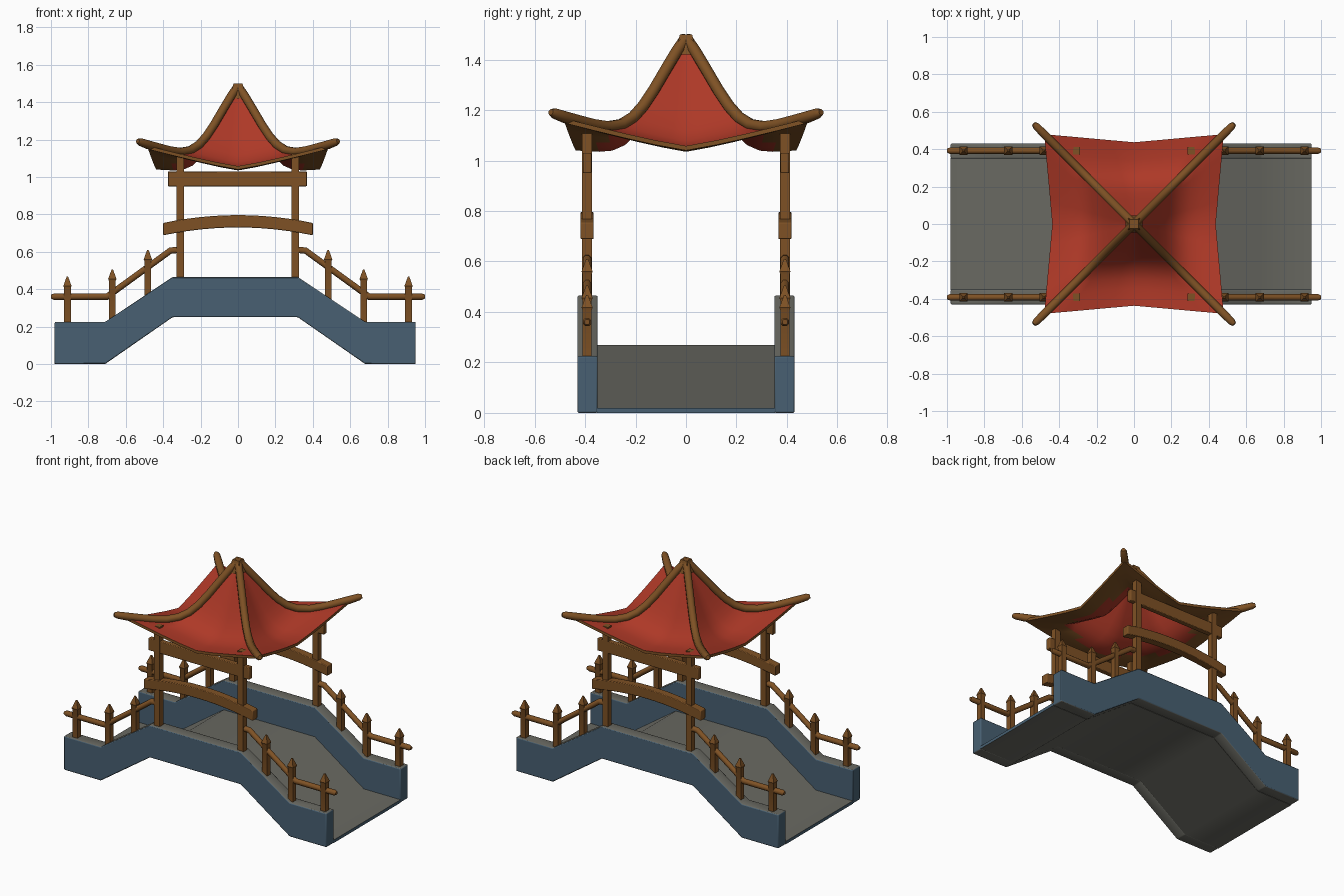
import bpy, bmesh, math
from mathutils import Vector

if "Cube" in bpy.data.objects:
    bpy.data.objects.remove(bpy.data.objects["Cube"])


def material(name, rgb):
    m = bpy.data.materials.new(name)
    m.diffuse_color = (*rgb, 1)
    m.use_nodes = True
    m.node_tree.nodes["Principled BSDF"].inputs["Base Color"].default_value = m.diffuse_color
    return m


RED = material("roof red", (0.42, 0.04, 0.02))
WOOD = material("wood brown", (0.21, 0.083, 0.018))
BLUE = material("wall blue", (0.065, 0.118, 0.17))
GREY = material("stone grey", (0.14, 0.14, 0.12))


def finish(name, bm, mats, rule=None, angle=35, bevel=0):
    bmesh.ops.recalc_face_normals(bm, faces=bm.faces)
    bm.normal_update()
    if rule:
        for f in bm.faces:
            f.material_index = rule(f)
    me = bpy.data.meshes.new(name)
    bm.to_mesh(me)
    bm.free()
    ob = bpy.data.objects.new(name, me)
    bpy.context.collection.objects.link(ob)
    for m in mats:
        me.materials.append(m)
    bpy.ops.object.select_all(action='DESELECT')
    ob.select_set(True)
    bpy.context.view_layer.objects.active = ob
    bpy.ops.object.shade_smooth_by_angle(angle=math.radians(angle))
    if bevel:
        b = ob.modifiers.new("bevel", 'BEVEL')
        b.width = bevel
        b.segments = 2
    return ob


def loft(rings):
    """Join equal-sized rings of points into a capped solid."""
    bm = bmesh.new()
    vs = [[bm.verts.new(p) for p in r] for r in rings]
    n = len(vs[0])
    for a, b in zip(vs, vs[1:]):
        for i in range(n):
            j = (i + 1) % n
            bm.faces.new((a[i], a[j], b[j], b[i]))
    bm.faces.new(vs[0])
    bm.faces.new(vs[-1])
    return bm


def slab(stations, y0, y1):
    """Solid along x from stations of (x, bottom z, top z)."""
    return loft([[(x, y0, b), (x, y1, b), (x, y1, t), (x, y0, t)] for x, b, t in stations])


def column(x, y, levels):
    """Square column from levels of (z, half width)."""
    return loft([[(x + a * h, y + b * h, z) for a, b in ((-1, -1), (1, -1), (1, 1), (-1, 1))]
                 for z, h in levels])


def sweep(points, radii, side, sides=8):
    """Tube along a path in the vertical plane whose normal is side."""
    pts = [Vector(p) for p in points]
    side = Vector(side).normalized()
    rings = []
    for i, p in enumerate(pts):
        d0 = (p - pts[i - 1]).normalized() if i else None
        d1 = (pts[i + 1] - p).normalized() if i < len(pts) - 1 else None
        d0, d1 = d0 or d1, d1 or d0
        t = (d0 + d1).normalized()
        up = side.cross(t) / max(t.dot(d0), 0.5)
        rings.append([p + radii[i] * (side * math.cos(a) + up * math.sin(a))
                      for a in (2 * math.pi * (k + 0.5) / sides for k in range(sides))])
    return loft(rings)


# bridge deck and side walls
PATH = [(-0.98, 0, 0.225), (-0.71, 0, 0.225), (-0.35, 0.25, 0.465),
        (0.32, 0.25, 0.465), (0.68, 0, 0.225), (0.95, 0, 0.225)]
finish("deck", slab([(x, b, b + 0.02) for x, b, t in PATH], -0.352, 0.352), [GREY, BLUE],
       lambda f: int(abs(f.normal.x) > 0.9))
for s, tag in ((-1, "front"), (1, "back")):
    finish(tag + "_wall", slab(PATH, s * 0.35, s * 0.43), [BLUE, GREY],
           lambda f: int(abs(f.normal.z) > 0.5), bevel=0.006)

    # pillars and cross beams
    y = s * 0.392
    for x in (-0.308, 0.306):
        finish(tag + "_pillar", column(x, y, [(0.42, 0.02), (1.125, 0.02)]), [WOOD])
    finish(tag + "_straight_beam", slab([(-0.375, 0.95, 1.03), (0.368, 0.95, 1.03)],
                                        y - 0.017, y + 0.017), [WOOD], bevel=0.004)
    arch = []
    for k in range(13):
        x = -0.4 + 0.8 * k / 12
        z = 0.73 - 0.042 * (x / 0.4) ** 2
        arch.append((x, z, z + 0.066))
    finish(tag + "_arched_beam", slab(arch, y - 0.026, y + 0.026), [WOOD], bevel=0.004)

    # railings with pointed posts
    for m, side in ((-1, "left"), (1, "right")):
        rail = [(1, 0.36), (0.985, 0.36), (0.70, 0.36), (0.36, 0.607), (0.31, 0.61)]
        finish(f"{tag}_{side}_rail",
               sweep([(m * x, y, z) for x, z in rail], [0.011, 0.018, 0.018, 0.018, 0.018],
                     (0, 1, 0)), [WOOD], angle=50)
        for x, base, top in ((0.912, 0.2, 0.467), (0.672, 0.2, 0.505), (0.482, 0.32, 0.61)):
            finish(f"{tag}_{side}_post",
                   column(m * x, y, [(base, 0.018), (top - 0.06, 0.018),
                                     (top - 0.05, 0.022), (top, 0.004)]), [WOOD])

# hip ridges: distance from the centre on each axis, and height
RIDGE = [(0.0, 1.485), (0.035, 1.435), (0.08, 1.36), (0.13, 1.275), (0.17, 1.215), (0.21, 1.17),
         (0.255, 1.142), (0.31, 1.133), (0.37, 1.142), (0.43, 1.158), (0.48, 1.172)]
for sx in (-1, 1):
    for sy in (-1, 1):
        pts = RIDGE + [(0.522, 1.187), (0.536, 1.192)]
        finish("hip_ridge", sweep([(sx * r, sy * r, z) for r, z in pts],
                                  [0.024] * (len(pts) - 2) + [0.021, 0.013],
                                  (-sy, sx, 0)), [WOOD], angle=50)

# curved roof: four sagging panels, red with a wooden eave and underside border
N = 8


def roof_ring(r, z, lower):
    f = r / 0.48
    ring = []
    for q in range(4):
        c, s = ((1, 0), (0, 1), (-1, 0), (0, -1))[q]
        for k in range(N):
            v = 2 * k / N - 1
            out = r * (1 - 0.09 * f * (1 - abs(v)))
            side = v * r
            h = z - 0.006 - 0.108 * f * (1 - abs(v) ** 1.15) - lower
            ring.append((out * c - side * s, out * s + side * c, h))
    return ring


upper = [roof_ring(r, z, 0) for r, z in RIDGE[1:]]
under = [roof_ring(r, z, 0.018) for r, z in reversed(RIDGE[1:])]
bm = loft(upper + under)


def roof_colour(f):
    c = f.calc_center_median()
    edge = max(abs(c.x), abs(c.y))
    rim = abs(f.normal.z) < 0.35 and edge > 0.42
    return int(rim or (f.normal.z < 0 and edge > 0.33))


finish("roof", bm, [RED, WOOD], roof_colour, angle=45)

# peak cap where the ridges meet
finish("roof_peak", column(0, 0, [(1.42, 0.045), (1.5, 0.024)]), [WOOD])
